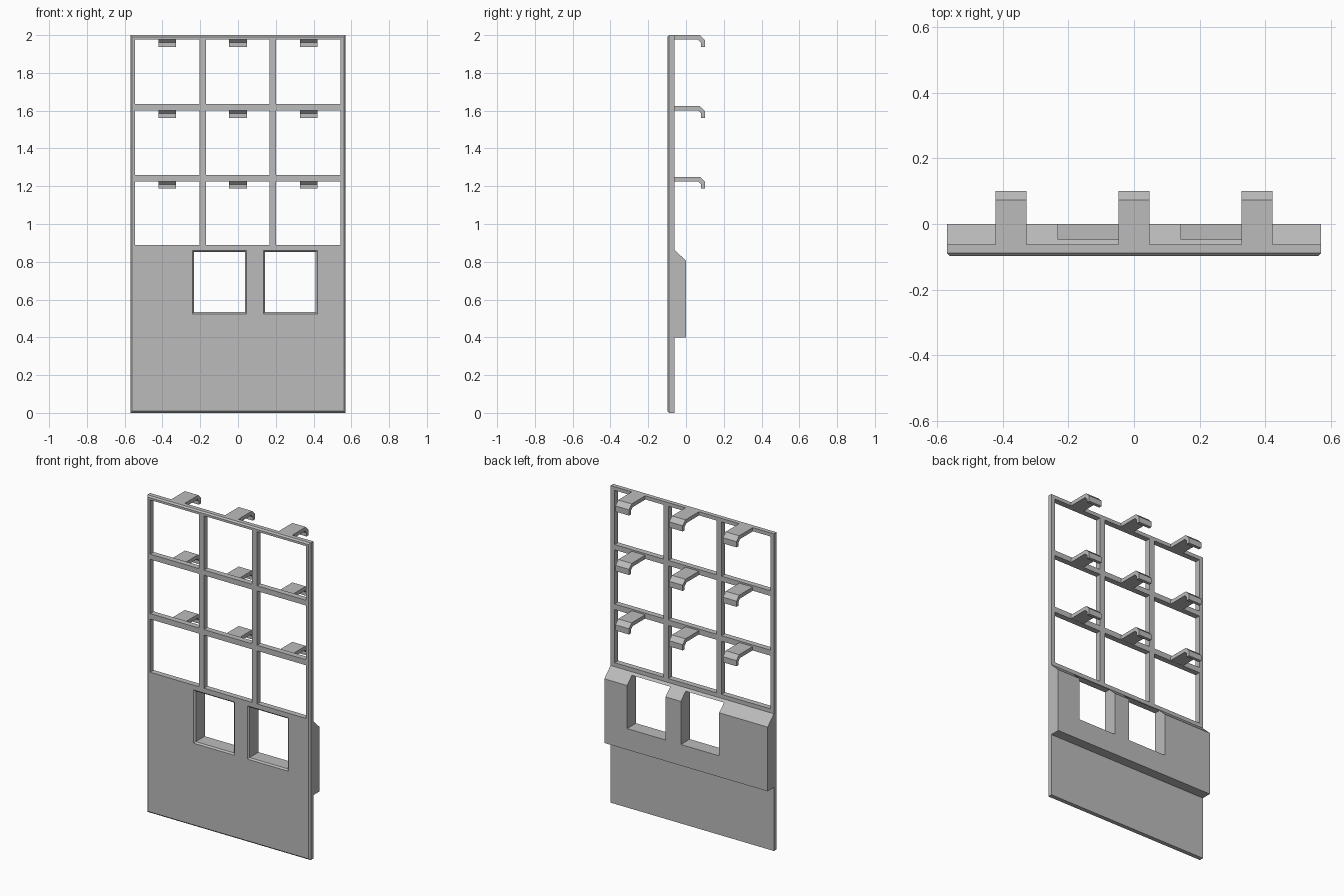
import bpy
import bmesh

if "Cube" in bpy.data.objects:
    bpy.data.objects.remove(bpy.data.objects["Cube"], do_unlink=True)

grey = bpy.data.materials.new("plain grey")
grey.use_nodes = True
grey.diffuse_color = (0.5, 0.5, 0.5, 1)
grey.node_tree.nodes["Principled BSDF"].inputs["Base Color"].default_value = (0.5, 0.5, 0.5, 1)

HALF_W = 0.57
FRONT, BACK = -0.098, -0.062
CHAMFER = 0.009


def add_object(name, bm):
    bmesh.ops.recalc_face_normals(bm, faces=bm.faces)
    mesh = bpy.data.meshes.new(name)
    bm.to_mesh(mesh)
    bm.free()
    mesh.materials.append(grey)
    obj = bpy.data.objects.new(name, mesh)
    bpy.context.collection.objects.link(obj)
    return obj


def extrude_profile(name, points, x0, x1):
    """Extrude a (y, z) profile along x."""
    bm = bmesh.new()
    face = bm.faces.new([bm.verts.new((x0, y, z)) for y, z in points])
    new = bmesh.ops.extrude_face_region(bm, geom=[face])["geom"]
    verts = [v for v in new if isinstance(v, bmesh.types.BMVert)]
    bmesh.ops.translate(bm, vec=(x1 - x0, 0, 0), verts=verts)
    return bm


def loft_rects(rects):
    """Closed solid through (y, x0, x1, z0, z1) rectangles."""
    bm = bmesh.new()
    rings = [[bm.verts.new(p) for p in ((a, y, c), (b, y, c), (b, y, d), (a, y, d))]
             for y, a, b, c, d in rects]
    for r, s in zip(rings, rings[1:]):
        for i in range(4):
            j = (i + 1) % 4
            bm.faces.new((r[i], r[j], s[j], s[i]))
    bm.faces.new(rings[0])
    bm.faces.new(rings[-1])
    return bm


def cut(target, cutter):
    cutter.hide_render = True
    mod = target.modifiers.new("opening", 'BOOLEAN')
    mod.operation = 'DIFFERENCE'
    mod.solver = 'EXACT'
    mod.object = cutter
    bpy.context.view_layer.objects.active = target
    bpy.ops.object.modifier_apply(modifier=mod.name)
    bpy.data.objects.remove(cutter, do_unlink=True)


# Wall panel with a thicker band behind the windows
panel = add_object("wall_panel", extrude_profile("wall_panel", [
    (FRONT, 0), (FRONT, 2), (BACK, 2), (BACK, 0.865), (0, 0.805),
    (0, 0.4), (BACK, 0.4), (BACK, 0)], -HALF_W, HALF_W))

# Chamfer around the front face
bm = bmesh.new()
bm.from_mesh(panel.data)
edges = [e for e in bm.edges if all(abs(v.co.y - FRONT) < 1e-4 for v in e.verts)]
bmesh.ops.bevel(bm, geom=edges, offset=CHAMFER, segments=1, affect='EDGES')
bm.to_mesh(panel.data)
bm.free()

# Three by three grid of open cells
for x0, x1 in ((-0.545, -0.205), (-0.17, 0.167), (0.202, 0.542)):
    for z0, z1 in ((0.89, 1.225), (1.26, 1.602), (1.635, 1.977)):
        cell = loft_rects([(-0.2, x0, x1, z0, z1), (0.1, x0, x1, z0, z1)])
        cut(panel, add_object("cell_cutter", cell))

# Two windows with chamfered front edges
c = CHAMFER
for x0 in (-0.232, 0.143):
    x1, z0, z1 = x0 + 0.268, 0.533, 0.851
    wide = (x0 - c, x1 + c, z0 - c, z1 + c)
    inner = (x0, x1, z0, z1)
    window = loft_rects([(-0.2, *wide), (FRONT, *wide), (FRONT + c, *inner), (0.1, *inner)])
    cut(panel, add_object("window_cutter", window))

# Hooks on the back of each cross bar
for row, top in enumerate((1.25, 1.625, 2.0)):
    for col, x in enumerate((-0.375, 0, 0.375)):
        profile = [(BACK, 0), (0.073, 0), (0.1, -0.027), (0.1, -0.063),
                   (0.08, -0.063), (0.08, -0.04), (0.064, -0.024), (BACK, -0.024)]
        points = [(y, top + z) for y, z in profile]
        name = f"hook_row{row + 1}_column{col + 1}"
        add_object(name, extrude_profile(name, points, x - 0.047, x + 0.047))
